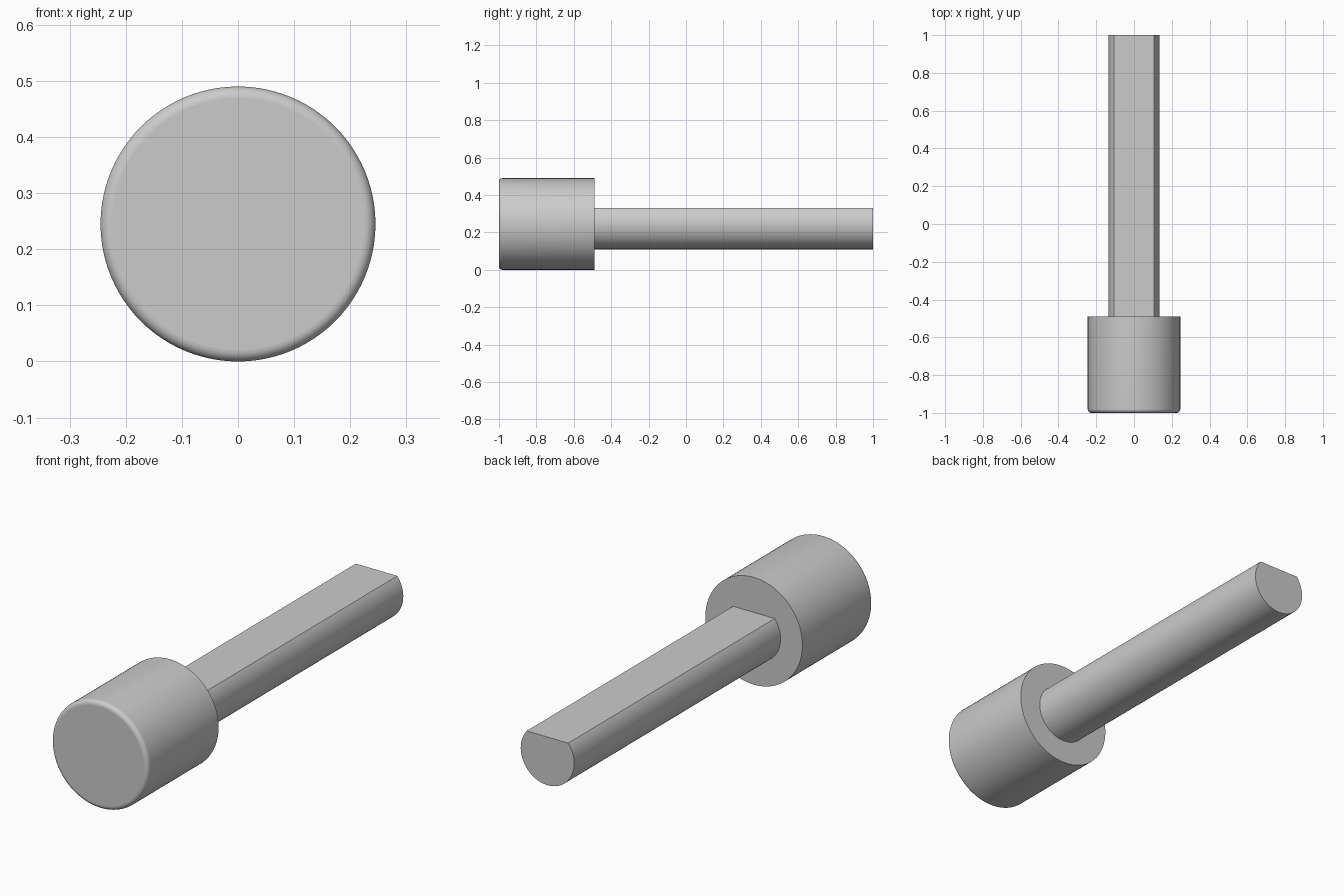
import bpy, bmesh, math

cube = bpy.data.objects.get("Cube")
if cube:
    bpy.data.objects.remove(cube, do_unlink=True)

AXIS_Z = 0.245       # height of the shared centre line
SHOULDER_Y = -0.49   # where the shaft meets the head

grey = bpy.data.materials.new("plain_grey")
grey.use_nodes = True
grey.diffuse_color = (0.6, 0.6, 0.6, 1)
grey.node_tree.nodes["Principled BSDF"].inputs["Base Color"].default_value = (0.6, 0.6, 0.6, 1)


def arc(radius, start, end, steps):
    """Points on a circle arc in the x-z plane."""
    angles = [start + (end - start) * i / steps for i in range(steps + 1)]
    return [(radius * math.cos(a), radius * math.sin(a)) for a in angles]


def loft(name, rings):
    """Skin a list of (y, outline) rings and close both ends."""
    bm = bmesh.new()
    loops = [[bm.verts.new((x, y, AXIS_Z + z)) for x, z in outline] for y, outline in rings]
    n = len(loops[0])
    for a, b in zip(loops, loops[1:]):
        for i in range(n):
            j = (i + 1) % n
            bm.faces.new((a[i], a[j], b[j], b[i]))
    bm.faces.new(loops[0])
    bm.faces.new(loops[-1])
    bmesh.ops.recalc_face_normals(bm, faces=bm.faces)
    mesh = bpy.data.meshes.new(name)
    bm.to_mesh(mesh)
    bm.free()
    mesh.materials.append(grey)
    obj = bpy.data.objects.new(name, mesh)
    bpy.context.collection.objects.link(obj)
    bpy.ops.object.select_all(action="DESELECT")
    obj.select_set(True)
    bpy.context.view_layer.objects.active = obj
    bpy.ops.object.shade_smooth_by_angle(angle=math.radians(30))
    # Flat end caps and flats keep crisp shading
    for face in obj.data.polygons:
        if len(face.vertices) > 4:
            face.use_smooth = False
    return obj


# Cylindrical head with a rounded front rim
HEAD_R, FILLET, SIDES = 0.245, 0.02, 96
full_turn = 2 * math.pi
rings = []
for i in range(9):
    t = math.pi / 2 * i / 8
    radius = HEAD_R - FILLET + FILLET * math.sin(t)
    rings.append((-1 + FILLET - FILLET * math.cos(t), arc(radius, 0, full_turn, SIDES)[:-1]))
rings.append((SHOULDER_Y, arc(HEAD_R, 0, full_turn, SIDES)[:-1]))
loft("head", rings)

# Round shaft with a flat along its top
SHAFT_R, FLAT_Z = 0.135, 0.085
corner = math.asin(FLAT_Z / SHAFT_R)
d_section = arc(SHAFT_R, math.pi - corner, full_turn + corner, 72)
loft("shaft", [(SHOULDER_Y - 0.01, d_section), (1, d_section)])
